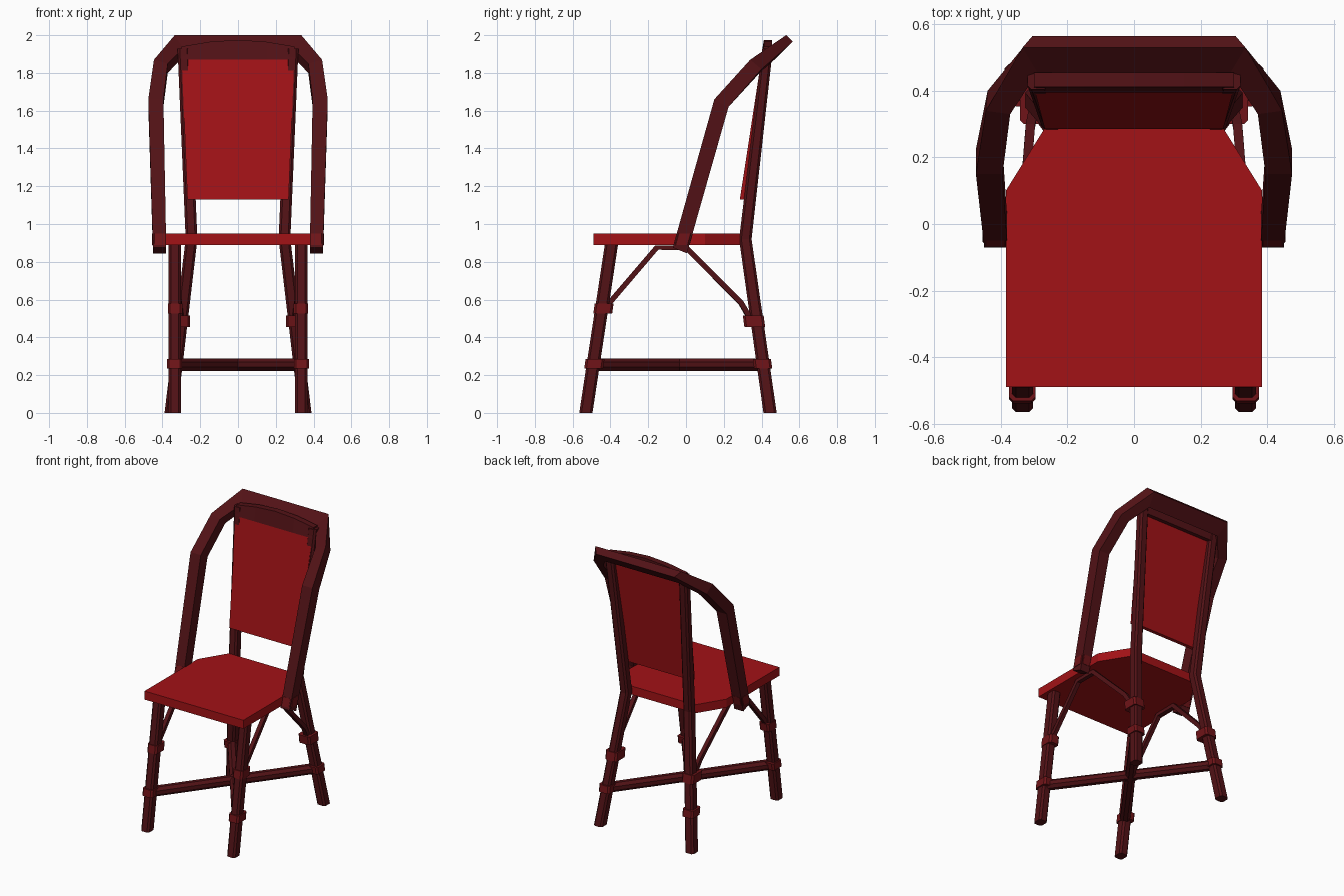
import bpy, bmesh, math
from mathutils import Vector

if "Cube" in bpy.data.objects:
    bpy.data.objects.remove(bpy.data.objects["Cube"])


def material(name, rgb):
    m = bpy.data.materials.new(name)
    m.diffuse_color = (*rgb, 1)
    m.use_nodes = True
    m.node_tree.nodes["Principled BSDF"].inputs["Base Color"].default_value = m.diffuse_color
    return m


RED = material("seat_red", (0.36, 0.006, 0.008))
DARK = material("frame_dark_red", (0.085, 0.006, 0.008))
BAND = material("band_red", (0.16, 0.007, 0.009))


def loft(name, rings, mat):
    """Skin a chain of equal-length point rings and cap both ends."""
    bm = bmesh.new()
    vs = [[bm.verts.new(p) for p in r] for r in rings]
    n = len(vs[0])
    for a, b in zip(vs, vs[1:]):
        for i in range(n):
            j = (i + 1) % n
            bm.faces.new((a[i], a[j], b[j], b[i]))
    bm.faces.new(vs[0])
    bm.faces.new(vs[-1])
    bmesh.ops.recalc_face_normals(bm, faces=bm.faces)
    me = bpy.data.meshes.new(name)
    bm.to_mesh(me)
    bm.free()
    ob = bpy.data.objects.new(name, me)
    me.materials.append(mat)
    bpy.context.collection.objects.link(ob)
    return ob


def box_ring(x, y, z, hx, hy, c=0.012):
    """Horizontal rectangle with clipped corners."""
    pts = [(hx, hy - c), (hx - c, hy), (c - hx, hy), (-hx, hy - c),
           (-hx, c - hy), (c - hx, -hy), (hx - c, -hy), (hx, c - hy)]
    return [(x + px, y + py, z) for px, py in pts]


def bar(name, path, r, mat, sides=8):
    """Straight-jointed bar following a path, with a polygon section."""
    path = [Vector(p) for p in path]
    rings = []
    for i, p in enumerate(path):
        d = (path[min(i + 1, len(path) - 1)] - path[max(i - 1, 0)]).normalized()
        u = d.cross(Vector((0, 0, 1))).normalized()
        v = u.cross(d)
        rr = r / math.cos(math.pi / sides)
        angs = [math.tau * (k + 0.5) / sides for k in range(sides)]
        rings.append([p + u * rr * math.cos(a) + v * rr * math.sin(a) for a in angs])
    return loft(name, rings, mat)


def leg_band(name, x, y, z0, z1, slope_y, hx, hy):
    """Sleeve clamped around a slanted leg."""
    zm = (z0 + z1) / 2
    loft(name, [box_ring(x, y + slope_y * (z - zm), z, hx, hy) for z in (z0, z1)], BAND)


# Seat slab with clipped rear corners
outline = [(-0.385, -0.49), (0.385, -0.49), (0.385, 0.10),
           (0.27, 0.285), (-0.27, 0.285), (-0.385, 0.10)]
loft("seat", [[(x, y, z) for x, y in outline] for z in (0.89, 0.95)], RED)

# Backrest panel, leaning back and widening upward
loft("backrest_panel", [
    [(-w, y, z), (w, y, z), (w, y + 0.025, z), (-w, y + 0.025, z)]
    for w, y, z in ((0.268, 0.285, 1.13), (0.298, 0.40, 1.88))], RED)

# Arched rail over the panel
loft("backrest_top_rail", [
    [(x, 0.395, 1.87), (x, 0.412, zt), (x, 0.455, zt), (x, 0.45, 1.87)]
    for x, zt in ((-0.30, 1.94), (-0.15, 1.965), (0, 1.975), (0.15, 1.965), (0.30, 1.94))],
    DARK)

# Arm hoop: half path of (outer upper, inner upper, inner lower, outer lower), mirrored
half = [
    [(0.45, -0.07, 0.875), (0.38, -0.07, 0.875), (0.38, 0.005, 0.845), (0.45, 0.005, 0.845)],
    [(0.475, 0.15, 1.66), (0.395, 0.15, 1.66), (0.395, 0.225, 1.62), (0.475, 0.225, 1.62)],
    [(0.445, 0.34, 1.87), (0.372, 0.33, 1.85), (0.372, 0.39, 1.80), (0.44, 0.40, 1.82)],
    [(0.335, 0.53, 2.0), (0.29, 0.455, 1.93), (0.285, 0.49, 1.89), (0.305, 0.565, 1.965)],
]
other = [[(-x, y, z) for x, y, z in r] for r in reversed(half)]
loft("arm_hoop", half + other, DARK)

for s, side in ((1, "right"), (-1, "left")):
    # Slanted front leg
    loft("front_leg_" + side, [box_ring(s * 0.335, -0.53, 0, 0.032, 0.035),
                               box_ring(s * 0.335, -0.395, 0.89, 0.032, 0.035)], DARK)
    # Rear leg and back post in one bent piece
    loft("rear_leg_" + side, [box_ring(s * 0.356, 0.445, 0, 0.033, 0.035),
                              box_ring(s * 0.246, 0.314, 0.92, 0.031, 0.033),
                              box_ring(s * 0.289, 0.432, 1.93, 0.031, 0.028)], DARK)

    # Sleeves on the legs and where the arm meets the seat
    leg_band("front_leg_upper_band_" + side, s * 0.333, -0.437, 0.525, 0.58, 0.15, 0.038, 0.05)
    leg_band("front_leg_lower_band_" + side, s * 0.336, -0.485, 0.235, 0.285, 0.15, 0.04, 0.05)
    leg_band("rear_leg_upper_band_" + side, s * 0.298, 0.36, 0.455, 0.515, -0.14, 0.045, 0.055)
    leg_band("rear_leg_lower_band_" + side, s * 0.325, 0.405, 0.235, 0.285, -0.14, 0.042, 0.048)
    leg_band("arm_band_" + side, s * 0.415, -0.015, 0.89, 0.95, 0.27, 0.04, 0.043)

    # Bent brace under the seat from front leg to rear leg
    bar("seat_brace_" + side, [(s * 0.335, -0.42, 0.565), (s * 0.335, -0.155, 0.875),
                               (s * 0.335, 0.0, 0.875), (s * 0.312, 0.29, 0.585),
                               (s * 0.302, 0.345, 0.49)], 0.014, DARK, 4)

    # Diagonal floor stretcher; the two cross in the middle
    bar("cross_stretcher_" + side, [(s * 0.335, -0.49, 0.255), (-s * 0.325, 0.405, 0.255)],
        0.032, DARK)
